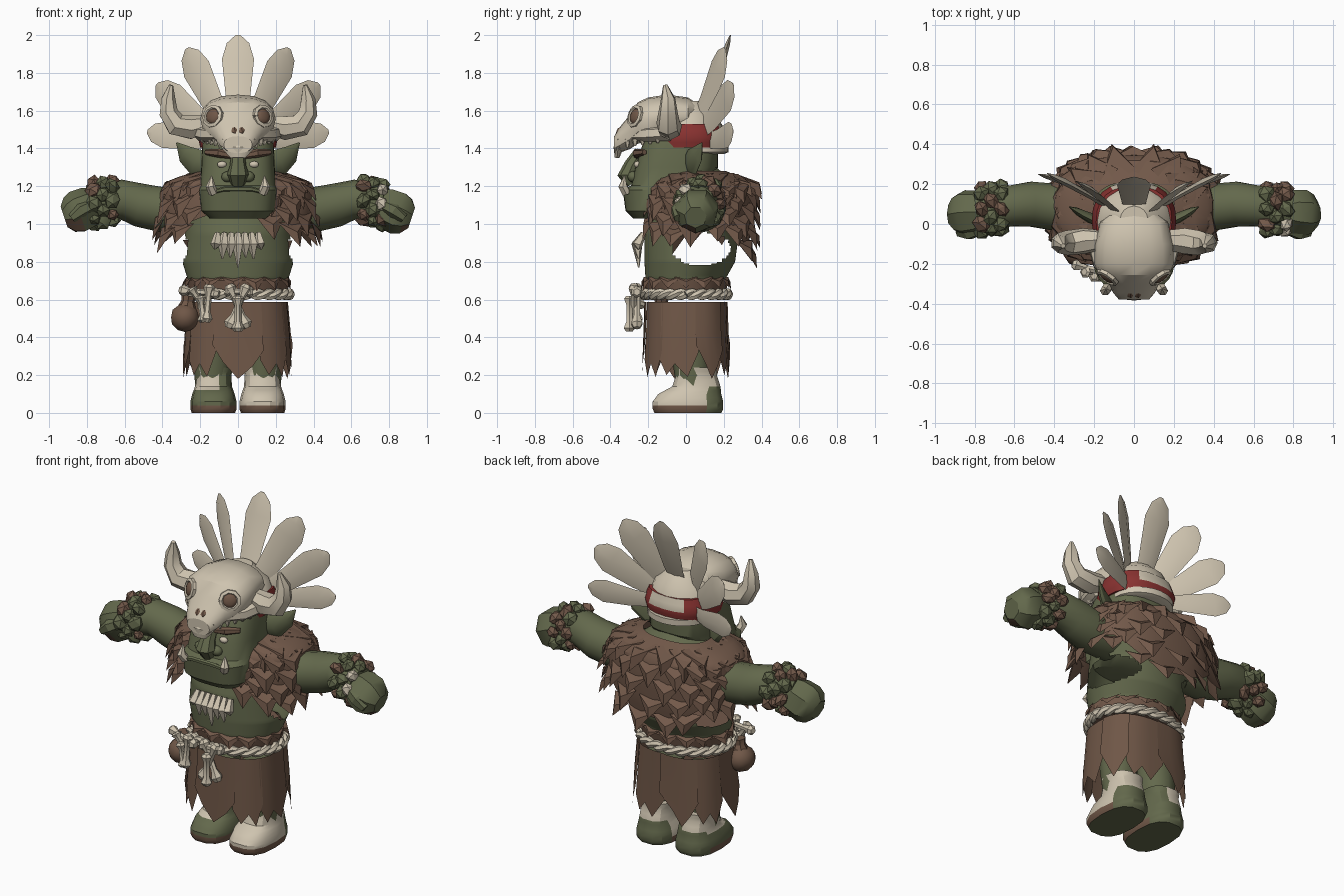
import bpy, bmesh, math, random
from mathutils import Vector, Matrix

random.seed(4)
if "Cube" in bpy.data.objects:
    bpy.data.objects.remove(bpy.data.objects["Cube"])

PALETTE = {"skin_green": (.125, .14, .072), "fur_brown": (.17, .1, .068), "bone_beige": (.62, .55, .43),
           "cloth_red": (.25, .032, .03), "hide_brown": (.16, .095, .063)}
MATS = {}
for label, rgb in PALETTE.items():
    m = bpy.data.materials.new(label)
    m.use_nodes = True
    m.diffuse_color = (*rgb, 1)
    bsdf = next(n for n in m.node_tree.nodes if n.type == 'BSDF_PRINCIPLED')
    bsdf.inputs["Base Color"].default_value = (*rgb, 1)
    bsdf.inputs["Roughness"].default_value = .9
    MATS[label] = m
GREEN, FUR, BONE, RED, HIDE = PALETTE
PARTS = []


def finish(name, bm, mat):
    bmesh.ops.recalc_face_normals(bm, faces=bm.faces)
    me = bpy.data.meshes.new(name)
    bm.to_mesh(me)
    bm.free()
    me.materials.append(MATS[mat])
    ob = bpy.data.objects.new(name, me)
    bpy.context.collection.objects.link(ob)
    PARTS.append(ob)
    return ob


def paint(ob, rule):
    names = [ob.data.materials[0].name]
    for p in ob.data.polygons:
        want = rule(p.center, p.normal)
        if want not in names:
            names.append(want)
            ob.data.materials.append(MATS[want])
        p.material_index = names.index(want)


def soup(name, verts, faces, mat):
    bm = bmesh.new()
    vs = [bm.verts.new(v) for v in verts]
    for f in faces:
        bm.faces.new([vs[i] for i in f])
    return finish(name, bm, mat)


def skin(name, rings, mat, cap=True, skip=None):
    n, verts, faces = len(rings[0]), [v for r in rings for v in r], []
    for k in range(len(rings) - 1):
        for i in range(n):
            j = (i + 1) % n
            f = (k * n + i, k * n + j, k * n + n + j, k * n + n + i)
            c = sum((Vector(verts[q]) for q in f), Vector()) / 4
            if not (skip and skip(c)):
                faces.append(f)
    if cap:
        faces += [tuple(range(n)), tuple(range(len(verts) - n, len(verts)))]
    return soup(name, verts, faces, mat)


def oval(a, rx, ry, power=2):
    c, s = math.cos(a), math.sin(a)
    e = 2 / power
    return math.copysign(abs(c) ** e, c) * rx, math.copysign(abs(s) ** e, s) * ry


def loft(name, rows, mat, n=24, power=2, cx=0, cap=True, skip=None, dense=1):
    """Stack of ovals; rows hold height, centre y, half width, half depth."""
    full = [tuple(u + (v - u) * k / dense for u, v in zip(a, b))
            for a, b in zip(rows, rows[1:]) for k in range(dense)] + [rows[-1]]
    rings = []
    for z, cy, rx, ry in full:
        pts = [oval(math.tau * i / n, rx, ry, power) for i in range(n)]
        rings.append([(cx + x, cy + y, z) for x, y in pts])
    return skin(name, rings, mat, cap, skip)


def sweep(name, pts, mat, n=8, ref=(0, -1, .01), flat=1):
    """Tube along points of x, y, z, radius; flat squashes it towards ref."""
    ps, rings = [Vector(p[:3]) for p in pts], []
    for k, p in enumerate(ps):
        d = (ps[min(k + 1, len(ps) - 1)] - ps[max(k - 1, 0)]).normalized()
        u = d.cross(Vector(ref)).normalized()
        v = u.cross(d)
        r = pts[k][3]
        rings.append([p + r * (u * math.cos(math.tau * i / n) + v * flat * math.sin(math.tau * i / n))
                      for i in range(n)])
    return skin(name, rings, mat)


def ball(name, loc, size, mat, sub=2, direction=None):
    bm = bmesh.new()
    rot = Vector(direction).to_track_quat('Z', 'Y').to_matrix().to_4x4() if direction else Matrix()
    mx = Matrix.Translation(loc) @ rot @ Matrix.Diagonal((*size, 1))
    bmesh.ops.create_icosphere(bm, subdivisions=sub, radius=1, matrix=mx)
    return finish(name, bm, mat)


def lerp(table, x):
    for (a, u), (b, v) in zip(table, table[1:]):
        if x <= b:
            return u + (v - u) * max(0, x - a) / (b - a)
    return table[-1][1]


def tufts(name, spots, width, length, mat):
    """Pointed wedges hanging from spots of (position, outward direction, lift)."""
    verts, faces = [], []
    for p, out, lift in spots:
        t = Vector((-out.y, out.x, 0)) * width
        drop = Vector((random.uniform(-.02, .02), 0, -length * random.uniform(.75, 1.1)))
        b = len(verts)
        verts += [p - t, p + t, p + out * lift + drop * .4, p + out * lift * 1.1 + drop, p - out * .02]
        faces += [tuple(b + i for i in f) for f in
                  ((0, 2, 3), (2, 1, 3), (0, 4, 2), (4, 1, 2), (0, 3, 4), (4, 3, 1))]
    return soup(name, verts, faces, mat)


# Torso shell, open below the arms
loft("torso", [(.64, 0, .25, .2), (.72, 0, .27, .215), (.8, .02, .295, .24), (.95, .03, .285, .25),
               (1.08, .07, .3, .25), (1.2, .08, .26, .2), (1.3, .03, .13, .13)], GREEN, 96, cap=False, dense=9,
     skip=lambda c: ((c.y - .08) / .155) ** 2 + ((c.z - .87) / .09) ** 2 < 1)

# Fur mantle: curved base and rows of tufts
HEM = [(18, .98), (40, .93), (60, .89), (90, .95), (125, .93), (150, .83), (180, .78)]
GIRTH = [(.75, .84), (.95, .97), (1.08, 1.0), (1.2, .98), (1.24, .88), (1.28, .5)]


def mantle(deg, f):
    hem = lerp(HEM, min(deg, 360 - deg)) + .07
    z = hem + (1.28 - hem) * f
    g = lerp(GIRTH, z)
    x, y = oval(math.radians(deg - 90), .405 * g, .275 * g, 2.4)
    return Vector((x, .075 + y, z))


cols, rows = 40, 10
grid = [mantle(18 + 324 * i / cols, k / rows) for k in range(rows + 1) for i in range(cols + 1)]
w = cols + 1
soup("mantle_base", grid, [(k * w + i, k * w + i + 1, k * w + w + i + 1, k * w + w + i)
                           for k in range(rows) for i in range(cols)], FUR)
spots = []
for k, f in enumerate((.04, .3, .56, .8, .96)):
    for i in range(15):
        deg = 22 + 316 * (i + .5 * (k % 2)) / 15 + random.uniform(-3, 3)
        a = math.radians(deg)
        spots.append((mantle(deg, f), Vector((math.sin(a), -math.cos(a), 0)), .14 if f > .9 else .045))
tufts("mantle_tufts", spots, .09, .13, FUR)

# Waistband and twisted belt
loft("waistband", [(.645, 0, .262, .212), (.7, 0, .275, .225), (.725, 0, .25, .2)], FUR, 24)
spots = []
for i in range(15):
    c, s = math.cos(math.tau * i / 15), math.sin(math.tau * i / 15)
    spots.append((Vector((.265 * c, .215 * s, .72)), Vector((c, s, 0)), .022))
tufts("waistband_tufts", spots, .065, .07, FUR)
for strand in (0, math.pi):
    path = []
    for i in range(97):
        a, h = math.tau * i / 96, math.tau * i / 8 + strand
        q = 1 + .04 * math.cos(h)
        path.append((.272 * q * math.cos(a), .222 * q * math.sin(a), .628 + .014 * math.sin(h), .019))
    sweep("belt_rope", path, BONE, 6, (0, 0, 1))

# Skirt of overlapping ragged panels
for p in range(9):
    verts, grow = [], 1 + .025 * (p % 2)
    cuts = [.36, .27, .18, .25, .33] if p % 2 else [.28, .2, .26, .19, .32]
    for j, low in enumerate(cuts):
        a = math.tau * (p - .25 + (j - 2) * .27) / 9
        for z, rx, ry in ((.588, .26, .215), (.42, .275, .22), (low, .285, .228)):
            x, y = oval(a, rx * grow, ry * grow, 2.6)
            verts.append((x, y, z))
    soup("skirt_panel", verts, [(3 * j + k, 3 * j + k + 1, 3 * j + k + 4, 3 * j + k + 3)
                                for j in range(4) for k in range(2)], HIDE)

# Arms, cuffs, hands, legs and feet
for s in (-1, 1):
    side = "left" if s > 0 else "right"
    sweep(side + "_arm", [(s * .24, .08, 1.09, .13), (s * .4, .085, 1.075, .12), (s * .52, .1, 1.1, .115),
                          (s * .62, .09, 1.13, .105), (s * .78, .06, 1.11, .095)], GREEN, 14)
    hand = sweep(side + "_hand", [(s * .73, .06, 1.12, .08), (s * .78, .06, 1.09, .112), (s * .85, .055, 1.06, .118),
                                  (s * .89, .05, 1.045, .1), (s * .92, .05, 1.035, .06)], GREEN, 7)
    paint(hand, lambda c, n: HIDE if c.z < 1.0 and abs(c.x) > .84 and c.y < .05 else GREEN)
    sweep(side + "_thumb", [(s * .77, -.02, 1.1, .035), (s * .83, -.04, 1.07, .042), (s * .88, -.04, 1.03, .025)],
          GREEN, 6)
    for ring in range(3):
        for i in range(8):
            a = math.tau * (i + ring / 2) / 8
            loc = (s * (.665 + .05 * ring), .075 + .106 * math.cos(a), 1.125 - .01 * ring + .106 * math.sin(a))
            size = [random.uniform(.032, .052) for _ in range(3)]
            mat = BONE if s > 0 and ring == 2 and i in (2, 3) else random.choice((FUR, GREEN))
            ball(side + "_cuff_stone", loc, size, mat, 1, (random.random(), random.random(), 1))
    sweep(side + "_leg", [(s * .13, .02, .48, .11), (s * .135, .03, .3, .105), (s * .135, .04, .13, .09)], GREEN, 12)
    foot = loft(side + "_foot", [(0, .01, .115, .18), (.02, .01, .122, .19), (.06, .01, .122, .19), (.1, .02, .112, .17),
                                 (.14, .055, .098, .13), (.2, .055, .095, .11), (.24, .055, .105, .11)],
                GREEN, 14, 2.6, s * .13, dense=2)

    def wrap(c, n, s=s):
        if n.z < -.8 or c.y > .09 and c.z < .15:
            return GREEN
        if c.z < .05 and c.y < .06:
            return HIDE
        return BONE if s > 0 or c.z > .12 and c.x < -.12 else GREEN
    paint(foot, wrap)

# Head and face
loft("head", [(1.03, -.17, .15, .11), (1.07, -.15, .195, .17), (1.18, -.12, .208, .215), (1.205, -.1, .2, .19),
              (1.3, -.05, .195, .22), (1.42, -.03, .19, .2), (1.52, 0, .17, .17), (1.6, 0, .1, .1)], GREEN, 28, 3)
sweep("lower_lip", [(-.15, -.31, 1.165, .01), (-.07, -.328, 1.185, .014), (.07, -.328, 1.185, .014),
                    (.15, -.31, 1.165, .01)], GREEN, 6)
sweep("nose", [(0, -.24, 1.38, .035), (0, -.285, 1.31, .043), (0, -.305, 1.26, .058), (0, -.28, 1.215, .04)], GREEN, 8)
for s in (-1, 1):
    side = "left" if s > 0 else "right"
    ball(side + "_nostril", (s * .055, -.28, 1.25), (.034, .03, .03), GREEN)
    ball(side + "_eye", (s * .085, -.258, 1.315), (.026, .018, .018), BONE)
    sweep(side + "_brow", [(s * .03, -.26, 1.36, .016), (s * .1, -.26, 1.375, .024), (s * .17, -.22, 1.38, .015)],
          HIDE, 6)
    sweep(side + "_tusk", [(s * .13, -.315, 1.165, .026), (s * .145, -.335, 1.2, .026), (s * .14, -.325, 1.255, .003)],
          BONE, 6)
    sweep(side + "_ear", [(s * .16, .01, 1.31, .05), (s * .22, .03, 1.325, .075), (s * .28, .06, 1.37, .052),
                          (s * .325, .085, 1.43, .004)], GREEN, 8, (s * .6, -.8, 0), .35)

# Headdress: band, cap and feathers
band = loft("head_band", [(1.405, .01, .2, .19), (1.46, .015, .212, .195), (1.53, .01, .19, .18)], RED, 24, 2.4, dense=2)
paint(band, lambda c, n: BONE if c.y > .1 and abs(c.x) < .1 and c.z > 1.46 else RED)
loft("band_rim", [(1.37, .06, .16, .14), (1.38, .06, .185, .165), (1.415, .06, .185, .165)], BONE, 24)
loft("cap", [(1.515, .01, .192, .182), (1.58, .02, .16, .15), (1.65, .02, .07, .07)], BONE, 16)


def feather(base, tip, width, turn):
    b, t = Vector(base), Vector(tip)
    bend = Vector((0, .012, -.01))
    sweep("feather", [(*(b.lerp(t, f) + bend * math.sin(math.pi * f)), width * g) for f, g in
                      ((0, .5), (.35, .75), (.76, 1), (.92, .7), (1, .15))], BONE, 4, (turn, -1, .1), .2)


feather((0, .04, 1.5), (0, .235, 2.0), .085, 0)
for s in (-1, 1):
    feather((s * .06, .03, 1.5), (s * .27, .205, 1.93), .085, s * .6)
    feather((s * .1, .06, 1.47), (s * .43, .25, 1.74), .085, s * .7)
    feather((s * .1, .1, 1.44), (s * .48, .25, 1.49), .07, s * .5)

# Horned skull
rings = []
for y, cz, rx, rz in ((.07, 1.57, .1, .06), (.01, 1.57, .17, .1), (-.1, 1.565, .195, .12), (-.2, 1.555, .2, .115),
                      (-.255, 1.535, .175, .11), (-.3, 1.485, .125, .09), (-.345, 1.45, .105, .07),
                      (-.38, 1.42, .075, .045)):
    pts = [oval(math.tau * i / 16, rx, rz, 2.3) for i in range(16)]
    rings.append([(x, y, cz + z) for x, z in pts])
skin("skull", rings, BONE)
sweep("snout_beak", [(0, -.33, 1.45, .1), (0, -.36, 1.4, .085), (0, -.365, 1.35, .04)], BONE, 8, flat=.3)
for s in (-1, 1):
    side = "left" if s > 0 else "right"
    aim = Vector((s * .55, -.8, .25)).normalized()
    hub = Vector((s * .133, -.268, 1.57))
    ball(side + "_socket", hub, (.043, .043, .018), HIDE, 2, aim)
    u = aim.cross(Vector((0, 0, 1))).normalized()
    v = u.cross(aim)
    rim = [hub + .05 * (u * math.cos(math.tau * i / 9) + v * math.sin(math.tau * i / 9)) for i in range(10)]
    sweep(side + "_socket_rim", [(*p, .015) for p in rim], BONE, 5, aim)
    ball(side + "_nose_hole", (s * .019, -.35, 1.495), (.02, .03, .016), HIDE, 1, (0, -.75, .65))
    sweep(side + "_cheek", [(s * .1, -.28, 1.47, .03), (s * .17, -.2, 1.475, .04), (s * .2, -.08, 1.48, .04)], BONE, 6)
    sweep(side + "_horn", [(s * .16, -.08, 1.53, .05), (s * .25, -.085, 1.51, .066), (s * .33, -.095, 1.525, .064),
                           (s * .37, -.095, 1.59, .052), (s * .37, -.095, 1.66, .04), (s * .355, -.11, 1.735, .012)],
          BONE, 7)
    for i in range(6):
        y = -.35 + .04 * i
        sweep("skull_tooth", [(s * (.075 + .022 * i), y, 1.45, .02), (s * (.075 + .022 * i), y, 1.4 + .006 * i, .006)],
              BONE, 5)

# Tooth necklace, hanging bones and pouch
for i in range(-3, 4):
    x, low = i * .036, .77 + .022 * abs(i) + .03 * (i % 2)
    sweep("necklace_tooth", [(x, -.225, .95, .016), (x * 1.08, -.26, .89, .03), (x * 1.15, -.25, low, .004)], BONE, 5)


def bone(p, q, r):
    a, b = Vector(p), Vector(q)
    sweep("belt_bone", [(*a.lerp(b, f), r * g) for f, g in
                        ((0, 1), (.08, 1.8), (.25, 1), (.72, 1), (.9, 1.9), (1, 1.1))], BONE, 6)


for x, y, z, lean, drop in ((-.05, -.26, .68, .1, .23), (.05, -.275, .68, -.1, .23), (0, -.3, .62, 0, .19),
                            (-.25, -.24, .66, .07, .1), (-.15, -.26, .68, -.02, .2), (-.2, -.26, .62, .02, .14)):
    bone((x, y, z), (x + lean, y, z - drop), .018)
bone((-.31, -.2, .65), (-.1, -.26, .63), .017)
bone((-.07, -.26, .645), (.08, -.26, .64), .017)
ball("pouch", (-.28, -.13, .505), (.078, .085, .077), HIDE)
sweep("pouch_neck", [(-.27, -.13, .55, .055), (-.265, -.13, .59, .035), (-.26, -.13, .62, .04)], HIDE, 8)

# Smooth rounded forms while keeping crisp edges
bpy.ops.object.select_all(action='DESELECT')
for ob in PARTS:
    ob.select_set(True)
bpy.context.view_layer.objects.active = PARTS[0]
bpy.ops.object.shade_smooth_by_angle(angle=math.radians(32))
